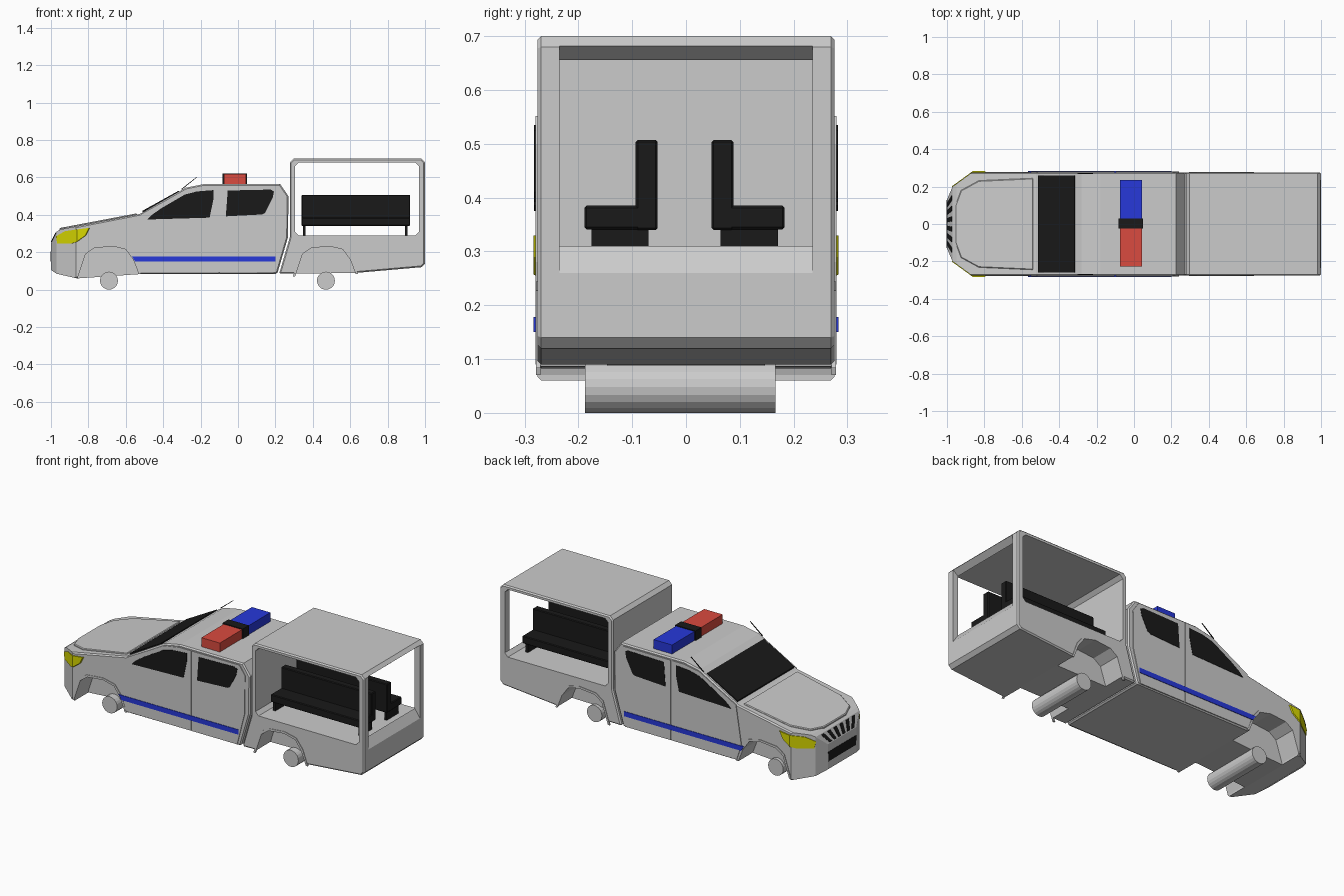
import bpy, bmesh
from mathutils import Vector

if "Cube" in bpy.data.objects:
    bpy.data.objects.remove(bpy.data.objects["Cube"])

COLORS = {"black": (.01, .01, .01, 1), "blue": (.02, .04, .7, 1),
          "red": (.7, .07, .05, 1), "yellow": (.7, .7, 0, 1)}
mats = {}
for n, c in COLORS.items():
    mats[n] = bpy.data.materials.new(n)
    mats[n].diffuse_color = c


def finish(name, bm, color=None):
    bmesh.ops.recalc_face_normals(bm, faces=bm.faces)
    me = bpy.data.meshes.new(name)
    bm.to_mesh(me)
    bm.free()
    ob = bpy.data.objects.new(name, me)
    bpy.context.collection.objects.link(ob)
    if color:
        me.materials.append(mats[color])
    return ob


def prism(name, pts, a, b, axis="y", color=None):
    """Extrude a 2D outline from a to b along an axis."""
    place = {"x": lambda p, t: (t, p[0], p[1]), "y": lambda p, t: (p[0], t, p[1]),
             "z": lambda p, t: (p[0], p[1], t)}[axis]
    bm = bmesh.new()
    lo = [bm.verts.new(place(p, a)) for p in pts]
    hi = [bm.verts.new(place(p, b)) for p in pts]
    bm.faces.new(lo)
    bm.faces.new(hi)
    n = len(pts)
    for i in range(n):
        j = (i + 1) % n
        bm.faces.new((lo[i], lo[j], hi[j], hi[i]))
    return finish(name, bm, color)


def box(name, x0, x1, y0, y1, z0, z1, color=None):
    return prism(name, [(x0, z0), (x1, z0), (x1, z1), (x0, z1)], y0, y1, "y", color)


def apply(ob, mod):
    bpy.context.view_layer.objects.active = ob
    bpy.ops.object.modifier_apply(modifier=mod.name)


def bevel(ob, w):
    m = ob.modifiers.new("bevel", "BEVEL")
    m.width, m.segments, m.limit_method = w, 1, "ANGLE"
    m.angle_limit = 1.0
    apply(ob, m)


def boolean(ob, cutter, op="DIFFERENCE"):
    m = ob.modifiers.new("cut", "BOOLEAN")
    m.operation, m.object, m.solver = op, cutter, "EXACT"
    apply(ob, m)
    bpy.data.objects.remove(cutter)


def mirror_y(pts):
    return pts + [(x, -y) for x, y in reversed(pts)]


# wheel arch outline, relative to the axle
ARCH = [(-.165, .07), (-.125, .19), (-.08, .222), (.02, .232), (.09, .215), (.13, .16), (.16, .083)]
AXLES = {"front": -.69, "rear": .47}


def cut_arches(ob, cx):
    pts = [(cx + x, z) for x, z in ARCH]
    pts = [(pts[0][0], -.05)] + pts + [(pts[-1][0], -.05)]
    for s in (1, -1):
        boolean(ob, prism("arch_cutter", pts, s * .147, s * .35))


# cab body: side profile trimmed by the nose plan
cab = prism("cab_body", [(-1, .105), (-1, .25), (-.97, .31), (-.95, .322), (-.525, .405), (-.28, .545),
                         (-.18, .565), (.225, .565), (.27, .5), (.267, .28), (.21, .085),
                         (-.525, .083), (-.86, .06), (-.97, .085)], -.276, .276)
bevel(cab, .007)
boolean(cab, prism("nose_cutter", mirror_y([(-1.0, .13), (-.97, .2), (-.86, .28), (.4, .28)]),
                   -.1, .8, "z"), "INTERSECT")
cut_arches(cab, AXLES["front"])

# cargo bed with open canopy
bed = prism("bed_canopy", [(.22, .085), (.277, .28), (.277, .68), (.297, .7), (.98, .7), (1, .68),
                           (1, .14), (.98, .12), (.635, .09)], -.276, .276)
bevel(bed, .007)
c = .02
x0, x1, z0, z1 = .305, .967, .289, .68
boolean(bed, prism("side_cutter", [(x0 + c, z0), (x1 - c, z0), (x1, z0 + c), (x1, z1 - c), (x1 - c, z1),
                                   (x0 + c, z1), (x0, z1 - c), (x0, z0 + c)], -.4, .4))
boolean(bed, prism("tail_cutter", [(.9, .31), (.967, .31), (1, .26), (1.1, .26), (1.1, .683), (1, .683),
                                   (.967, .656), (.9, .656)], -.235, .235))
cut_arches(bed, AXLES["rear"])

# arch lips and axle cylinders
for n, cx in AXLES.items():
    outer = [(cx + x * 1.07, z + (.012 if z > .1 else 0)) for x, z in ARCH]
    inner = [(cx + x, z) for x, z in reversed(ARCH)]
    for s, side in ((1, "left"), (-1, "right")):
        prism(f"{n}_{side}_arch_lip", outer + inner, s * .27, s * .279)
    bpy.ops.mesh.primitive_cylinder_add(vertices=20, radius=.048, depth=.354,
                                        location=(cx, -.011, .048), rotation=(1.5707963, 0, 0))
    bpy.context.object.name = f"{n}_axle_roller"

# raised hood following the sloping nose
hood = prism("hood", mirror_y([(-.955, .1), (-.925, .18), (-.83, .232), (-.54, .245)]), -.03, 0, "z")
for v in hood.data.vertices:
    v.co.z += .41 + (v.co.x + .53) * .19
bevel(hood, .004)

# windshield
prism("windshield", [(-.51, .405), (-.512, .421), (-.317, .529), (-.315, .515)], -.259, .259, "y", "black")

# doors, windows, stripe, antenna and headlights on both sides
FRONT_DOOR = [(-.52, .09), (-.55, .18), (-.515, .405), (-.28, .535), (-.18, .552), (-.104, .552), (-.104, .09)]
REAR_DOOR = [(-.097, .09), (-.097, .552), (.205, .552), (.24, .5), (.238, .28), (.19, .09)]
FRONT_WIN = [(-.485, .375), (-.46, .4), (-.41, .435), (-.285, .508), (-.22, .525), (-.132, .532),
             (-.132, .48), (-.152, .385)]
REAR_WIN = [(-.065, .392), (-.055, .53), (.175, .535), (.192, .525), (.185, .49), (.145, .41), (.13, .402)]
LAMP_FRONT = [(-.972, .285), (-.925, .312), (-.86, .322), (-.86, .257), (-.885, .248), (-.965, .247)]
LAMP_SIDE = [(-.86, .322), (-.795, .33), (-.815, .29), (-.86, .257)]


def lamp_y(x):
    return .2 + (x + .97) / .11 * .08 if x < -.86 else .28


for s, side in ((1, "left"), (-1, "right")):
    prism(f"front_door_{side}", FRONT_DOOR, s * .27, s * .28)
    prism(f"rear_door_{side}", REAR_DOOR, s * .27, s * .28)
    prism(f"front_window_{side}", FRONT_WIN, s * .27, s * .282, "y", "black")
    prism(f"rear_window_{side}", REAR_WIN, s * .27, s * .282, "y", "black")
    prism(f"side_stripe_{side}", [(-.55, .15), (.2, .15), (.2, .178), (-.567, .178)],
          s * .27, s * .283, "y", "blue")
    prism(f"antenna_{side}", [(-.3, .535), (-.22, .6), (-.222, .602), (-.302, .539)],
          s * .268, s * .272, "y", "black")
    bm = bmesh.new()
    for outline in (LAMP_FRONT, LAMP_SIDE):
        rings = [[bm.verts.new((x - d * .5, s * (lamp_y(x) + d), z)) for x, z in outline] for d in (-.015, .003)]
        for r in rings:
            bm.faces.new(r)
        for i in range(len(outline)):
            j = (i + 1) % len(outline)
            bm.faces.new((rings[0][i], rings[0][j], rings[1][j], rings[1][i]))
    finish(f"headlight_{side}", bm, "yellow")

# fanned grille slots on the nose slope and the lower intake
for i in range(6):
    y = (i - 2.5) * .045
    bm = bmesh.new()
    quad = [(y * .9 - .011, .255), (y * .9 + .011, .255), (y * 1.25 + .013, .305), (y * 1.25 - .013, .305)]
    rings = [[bm.verts.new((-1 + (z - .25) * .5 + d, yy, z)) for yy, z in quad] for d in (.02, -.003)]
    for r in rings:
        bm.faces.new(r)
    for a in range(4):
        b = (a + 1) % 4
        bm.faces.new((rings[0][a], rings[0][b], rings[1][b], rings[1][a]))
    finish(f"grille_slot_{i + 1}", bm, "black")
prism("lower_intake", [(-.125, .15), (.125, .15), (.128, .205), (-.128, .205)], -1.0015, -.98, "x", "black")

# roof light bar
box("beacon_blue", -.075, .043, .02, .235, .563, .617, "blue")
box("beacon_red", -.075, .043, -.228, -.02, .563, .617, "red")
box("beacon_centre", -.082, .048, -.024, .03, .56, .622, "black")

# back-to-back benches in the bed
for s, side in ((1, "left"), (-1, "right")):
    def y(v):
        return s * v - .0025
    bevel(box(f"bench_back_{side}", .34, .92, y(.05), y(.091), .34, .507, "black"), .004)
    bevel(box(f"bench_seat_{side}", .34, .92, y(.06), y(.186), .341, .385, "black"), .004)
    for k, lx in enumerate((.348, .893)):
        box(f"bench_leg_{side}_{k + 1}", lx, lx + .014, y(.067), y(.173), .287, .345, "black")

for m in bpy.data.materials:
    if m.users and not m.is_grease_pencil:
        m.use_nodes = True
        m.node_tree.nodes["Principled BSDF"].inputs["Base Color"].default_value = m.diffuse_color
